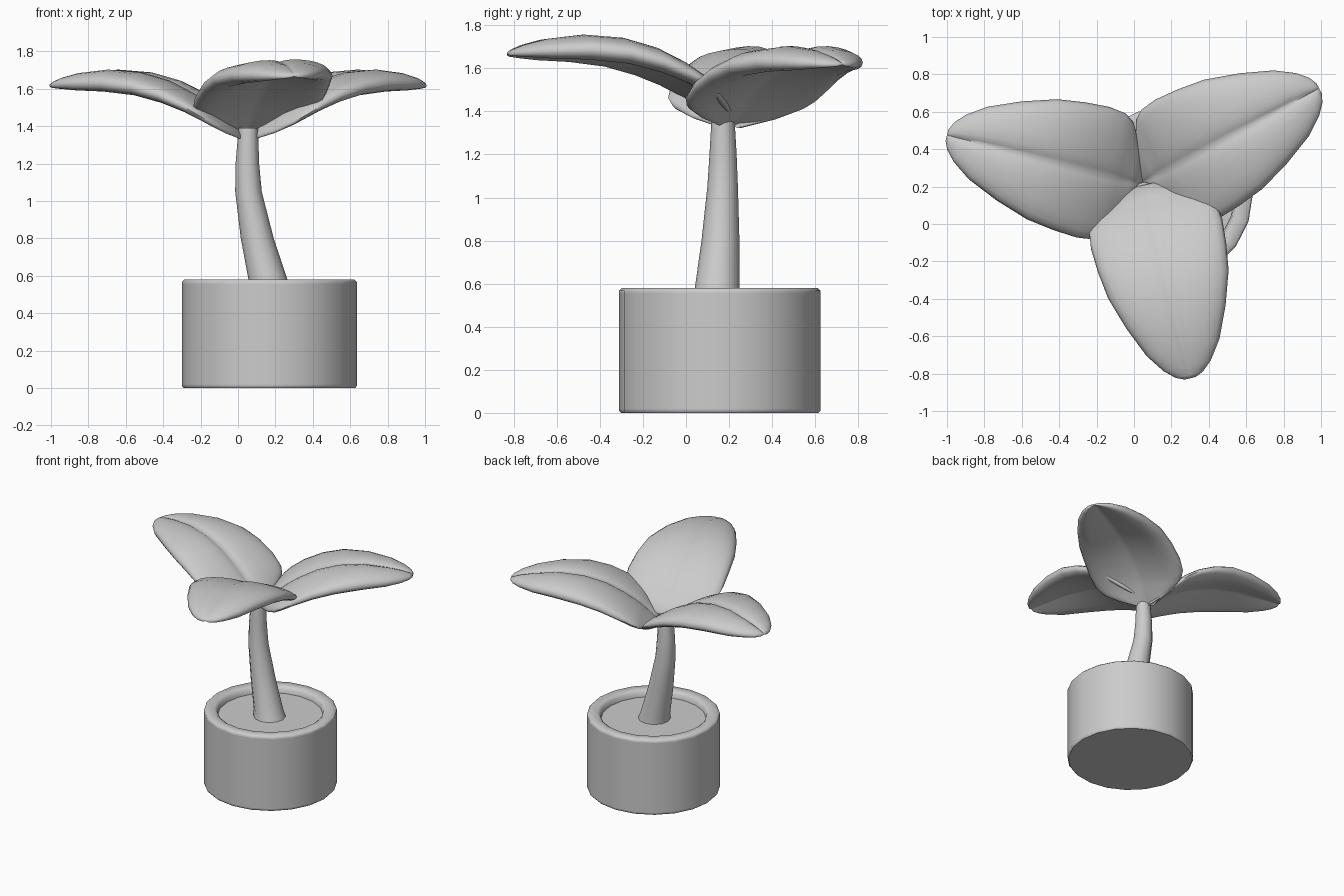
import bpy, bmesh, math
from mathutils import Vector

cube = bpy.data.objects.get("Cube")
if cube:
    bpy.data.objects.remove(cube, do_unlink=True)

grey = bpy.data.materials.new("plain_grey")
grey.use_nodes = True
grey.diffuse_color = (0.6, 0.6, 0.6, 1)
grey.node_tree.nodes["Principled BSDF"].inputs["Base Color"].default_value = (0.6, 0.6, 0.6, 1)


def skin(name, loops, angle):
    """Join closed point loops into one capped, smooth-shaded solid."""
    bm = bmesh.new()
    rings = [[bm.verts.new(p) for p in loop] for loop in loops]
    count = len(rings[0])
    for low, high in zip(rings, rings[1:]):
        for i in range(count):
            j = (i + 1) % count
            bm.faces.new((low[i], low[j], high[j], high[i]))
    bm.faces.new(rings[0][::-1])
    bm.faces.new(rings[-1])
    bmesh.ops.recalc_face_normals(bm, faces=bm.faces)
    mesh = bpy.data.meshes.new(name)
    bm.to_mesh(mesh)
    bm.free()
    mesh.materials.append(grey)
    obj = bpy.data.objects.new(name, mesh)
    bpy.context.collection.objects.link(obj)
    bpy.ops.object.select_all(action='DESELECT')
    obj.select_set(True)
    bpy.context.view_layer.objects.active = obj
    bpy.ops.object.shade_smooth_by_angle(angle=math.radians(angle))


def tube(name, rings, sides, angle=40):
    """Stack of horizontal circles given as (x, y, z, radius)."""
    turns = [2 * math.pi * i / sides for i in range(sides)]
    skin(name, [[(x + r * math.cos(a), y + r * math.sin(a), z) for a in turns]
                for x, y, z, r in rings], angle)


# Leaf stations: distance along rib, half width, crown height, lowest height
LEAF = [(0, .05, 1.355, 1.322), (.07, .21, 1.415, 1.36), (.13, .315, 1.48, 1.4),
        (.18, .348, 1.522, 1.43), (.27, .36, 1.583, 1.475), (.40, .352, 1.65, 1.525),
        (.55, .331, 1.693, 1.565), (.73, .273, 1.708, 1.585), (.90, .2, 1.688, 1.592),
        (1.0, .13, 1.661, 1.6), (1.05, .075, 1.64, 1.605), (1.07, .03, 1.627, 1.61)]
HALF = [.07, .2, .4, .6, .75, .88, .96]
INNER = [-u for u in reversed(HALF)] + [0] + HALF


def leaf(name, base, tip, groove, lift=0, roll=0):
    """Plump leaf: domed top with a rib groove, creased underside, round rim."""
    base, tip = Vector(base), Vector(tip)
    along = (tip - base).normalized()
    side = Vector((-along.y, along.x))
    scale = (tip - base).length / LEAF[-1][0]
    loops = []
    for t, width, crown, low in LEAF:
        rise = crown - low
        rim = low + .35 * rise

        def point(u, z):
            p = base + along * t * scale + side * width * u
            return (p.x, p.y, z + lift + roll * u * width / .36)

        def top(u):
            a = abs(u)
            dip = groove * min(1, rise / .1) * math.exp(-a * 8)
            return point(u, rim + (crown - rim) * (1 - a ** 2.5) ** .5 - dip)

        def under(u):
            a = abs(u)
            if a < .75:
                return point(u, low + .4 * rise * (1 - a / .75) ** 1.2)
            return point(u, rim - .35 * rise * (1 - ((a - .75) / .25) ** 2) ** .5)

        loops.append([point(-1, rim)] + [top(u) for u in INNER] + [point(1, rim)]
                     + [under(u) for u in reversed(INNER)])
    skin(name, loops, 75)


# Pot with rounded lip and sunken soil
POT = [(.458, 0), (.467, .01), (.467, .02), (.467, .555), (.467, .568), (.455, .58),
       (.395, .58), (.375, .565), (.37, .53)]
tube("pot", [(.168, .157, z, r) for r, z in POT], 20, 48)
tube("soil", [(.168, .157, z, .372) for z in (.51, .53)], 20)

# Curved tapering stem
tube("stem", [(.175, .14, .52, .115), (.16, .145, .58, .104), (.103, .16, .8, .088),
              (.056, .17, 1.05, .071), (.05, .172, 1.2, .063), (.055, .172, 1.39, .052)], 12)

# Three spreading leaves
leaf("right_leaf", (.045, .21), (-1, .475), .03)
leaf("left_leaf", (.045, .22), (.99, .725), .03)
leaf("front_leaf", (.06, .21), (.3, -.825), .014, lift=.05, roll=.01)
